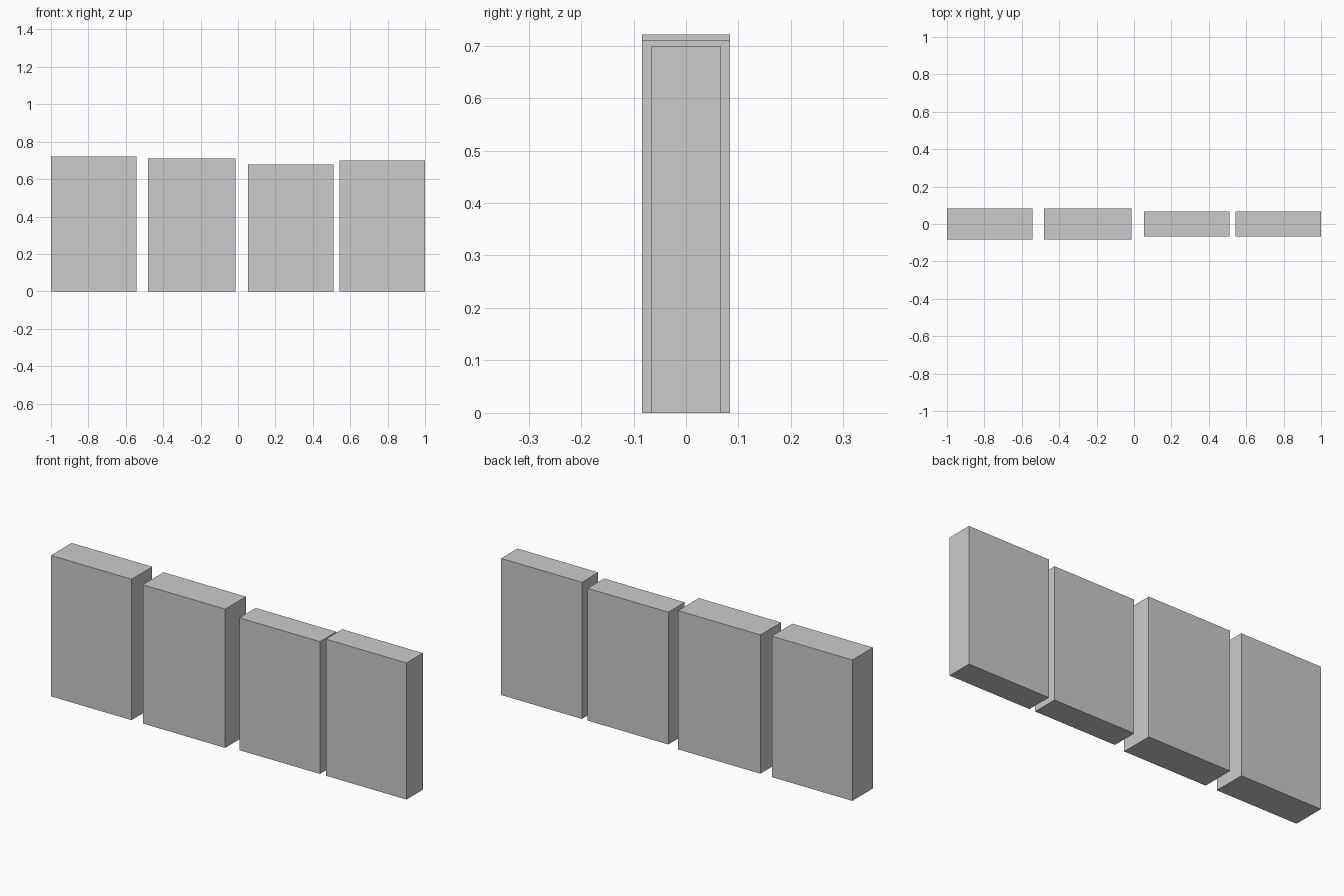
import bpy

if "Cube" in bpy.data.objects:
    bpy.data.objects.remove(bpy.data.objects["Cube"])


def panel(name, x0, x1, depth, height):
    """Upright rectangular block standing on z = 0, centred on y = 0."""
    bpy.ops.mesh.primitive_cube_add(size=1, location=((x0 + x1) / 2, 0, height / 2))
    ob = bpy.context.object
    ob.name = name
    ob.scale = (x1 - x0, depth, height)
    bpy.ops.object.transform_apply(location=False, rotation=False, scale=True)
    return ob


# Row of four separate blocks, left to right: the left pair is thicker
panel("block_far_left", -1.0, -0.544, 0.167, 0.721)
panel("block_mid_left", -0.48, -0.014, 0.167, 0.71)
panel("block_mid_right", 0.054, 0.51, 0.132, 0.677)
panel("block_far_right", 0.543, 1.0, 0.132, 0.699)
